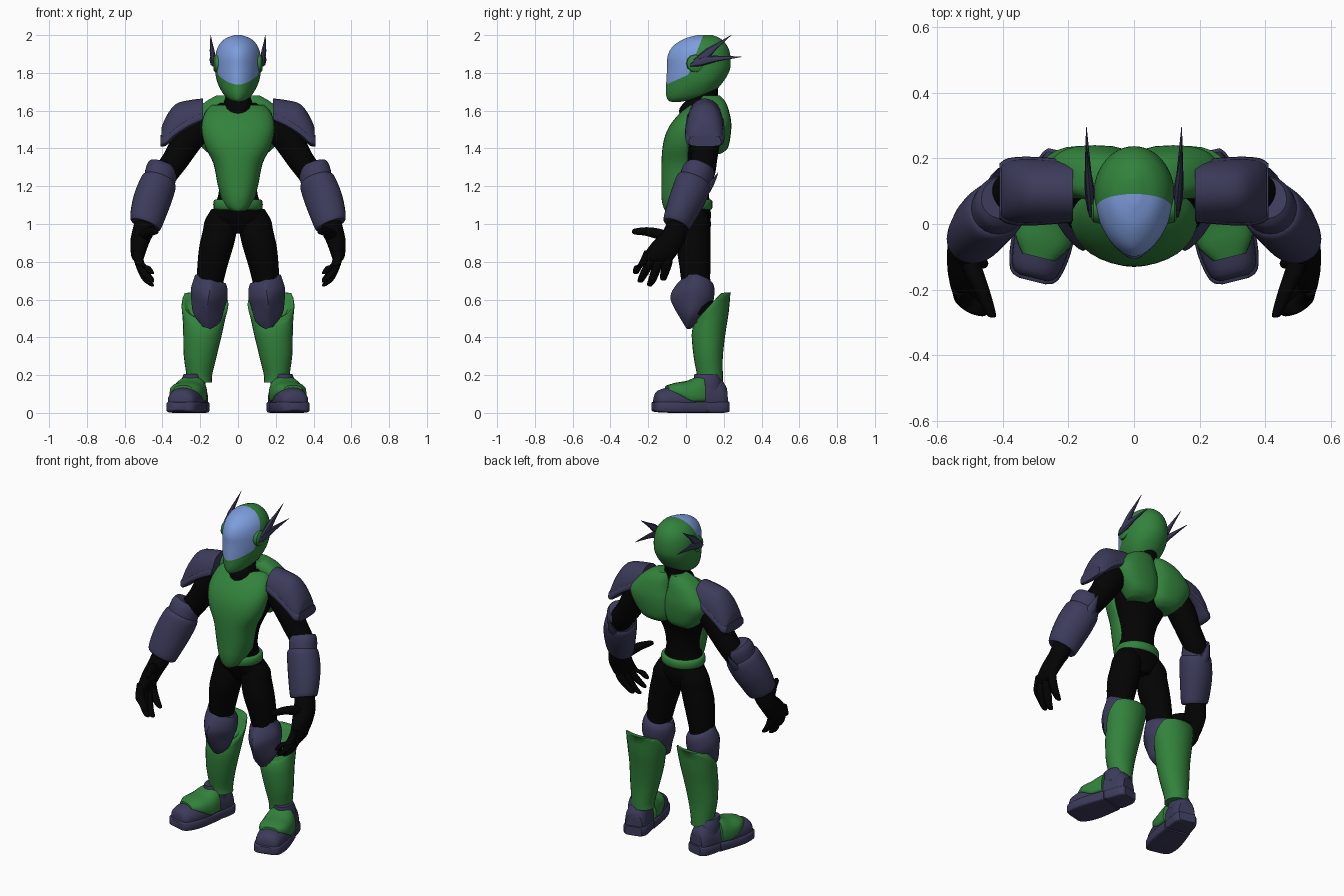
import bpy, bmesh, math
from mathutils import Vector, Matrix

cube = bpy.data.objects.get("Cube")
if cube:
    bpy.data.objects.remove(cube, do_unlink=True)


def material(name, colour):
    mat = bpy.data.materials.new(name)
    mat.use_nodes = True
    mat.diffuse_color = (*colour, 1)
    mat.node_tree.nodes["Principled BSDF"].inputs["Base Color"].default_value = (*colour, 1)
    return mat


GREEN = material("armour green", (0.032, 0.225, 0.045))
PURPLE = material("dark slate purple", (0.046, 0.044, 0.105))
BLUE = material("visor blue", (0.21, 0.34, 0.73))
BLACK = material("suit black", (0.001, 0.001, 0.001))

X, Y, Z = Vector((1, 0, 0)), Vector((0, 1, 0)), Vector((0, 0, 1))
UNIT = 0.01   # section tables are in hundredths


def power(value, exponent):
    return math.copysign(abs(value) ** exponent, value)


def section(row, u, v, front_e, back_e, sides):
    """Closed outline: centre, half width, depth before and behind, extra slope."""
    x, y, z, width = row[:4]
    front, back = row[4:6] if len(row) > 4 else (width, width)
    if len(row) > 6:
        v = v + Z * row[6]
    points = []
    for i in range(sides):
        angle = 2 * math.pi * i / sides
        s, c = math.sin(angle), math.cos(angle)
        e, depth = (front_e, front) if c > 0 else (back_e, back)
        offset = u * width * power(s, e) - v * depth * power(c, e)
        points.append((Vector((x, y, z)) + offset) * UNIT)
    return points


def blend(a, b, c, d, t):
    """Smooth spline between b and c."""
    return (b * 2 + (c - a) * t + (a * 2 - b * 5 + c * 4 - d) * t * t
            + (b * 3 - a - c * 3 + d) * t ** 3) / 2


def loft(name, mat, rows, u=X, v=Y, front_e=1.0, back_e=1.0, sides=24,
         steps=3, mirror=True, matrix=None):
    """Skin a smooth closed surface over a stack of outlines."""
    keys = [section(row, u, v, front_e, back_e, sides) for row in rows]
    last = len(keys) - 1
    rings = []
    for k in range(last):
        group = [keys[max(k - 1, 0)], keys[k], keys[k + 1], keys[min(k + 2, last)]]
        for step in range(steps):
            rings.append([blend(*four, step / steps) for four in zip(*group)])
    rings.append(keys[last])

    bm = bmesh.new()
    loops = [[bm.verts.new(p) for p in ring] for ring in rings]
    for low, high in zip(loops, loops[1:]):
        for i in range(sides):
            j = (i + 1) % sides
            bm.faces.new((low[i], low[j], high[j], high[i]))
    bm.faces.new(loops[0])
    bm.faces.new(loops[-1])
    bmesh.ops.recalc_face_normals(bm, faces=bm.faces[:])
    for face in bm.faces:
        face.smooth = True
    for edge in bm.edges:
        edge.smooth = edge.calc_face_angle(0) < math.radians(38)
    if matrix:
        bm.transform(matrix)
    mesh = bpy.data.meshes.new(name)
    bm.to_mesh(mesh)
    bm.free()
    mesh.materials.append(mat)
    obj = bpy.data.objects.new(name, mesh)
    bpy.context.collection.objects.link(obj)
    if mirror:
        obj.modifiers.new("mirror", 'MIRROR').use_mirror_merge = False
    return obj


# Torso and neck
loft("torso", BLACK, [(0, 5, 95, 5, 5, 6), (0, 4, 102, 15.5, 8, 9), (0, 3, 108, 13, 9, 10),
                      (0, 2, 118, 10, 10, 10), (0, 3, 130, 12, 10, 10), (0, 6, 145, 18, 10, 13),
                      (0, 9, 158, 18, 7, 9), (0, 10, 164, 11, 6, 7)], mirror=False)
loft("neck", BLACK, [(0, 7, 157, 7, 10, 9), (0, 8, 161, 8.5, 11.5, 9), (0, 9, 166, 7, 8.5, 8),
                     (0, 10, 169, 6.3, 7.5, 7), (0, 10, 178, 6, 7, 7)], mirror=False)

# Chest plate, belt and shoulder blade plates
loft("chest_plate", GREEN, [(0, 0, 107, 4, 11, 1), (0, 0, 109, 7, 12, 2), (0, 0, 114, 9, 13, 3),
                            (0, 0, 122, 11, 13, 3), (0, 0, 132, 13, 13, 3),
                            (0, 0, 140, 17, 12.5, 3), (0, 1, 147, 19, 12, 4),
                            (0, 3, 153, 19.3, 11, 4), (0, 6, 159, 17.5, 9, 4),
                            (0, 9, 163, 14, 7, 3)],
     front_e=0.85, sides=32, mirror=False)
loft("belt", GREEN, [(0, 3, 107.5, 12, 11, 10), (0, 3, 108.5, 13, 12, 11),
                     (0, 3, 112, 13, 12, 11), (0, 3, 113, 12, 11, 10)], steps=2, mirror=False)
loft("back_plate", GREEN, [(9, 12, 137, 6, 3, 6), (9, 13, 140, 9.5, 5, 9), (10.5, 13, 146, 13, 6, 10.5),
                           (12, 13, 153, 14.5, 6, 11), (11, 13, 159, 12, 6, 10),
                           (8.5, 12, 164.5, 9, 5, 9), (6, 12, 168, 5.5, 3, 6)], back_e=0.75)

# Helmet, with the visor cut out of its front by two planes
helmet = loft("helmet", GREEN, [(0, 5, 166.5, 5, 7, 6, 0.25), (0, 8, 169, 7.5, 16.5, 8, 0.25),
                                (0, 9, 173, 10, 19.5, 11, 0.25), (0, 9, 177, 11.5, 19.5, 13, 0.15),
                                (0, 9, 183, 12.3, 19, 14.5), (0, 9, 189, 12, 18.7, 14.5),
                                (0, 9, 194, 10.5, 16, 13), (0, 9, 198, 7, 10, 9.5),
                                (0, 10, 200, 2, 4, 4)],
              front_e=1.15, sides=48, steps=4, mirror=False)
visor_cuts = [(Vector((0, 0.015, 1.8)), Vector((0, -1, 0.38))),
              (Vector((0, -0.1, 1.74)), Vector((0, -0.45, 1)))]
helmet.data.materials.append(BLUE)
bm = bmesh.new()
bm.from_mesh(helmet.data)
for point, normal in visor_cuts:
    bmesh.ops.bisect_plane(bm, geom=bm.verts[:] + bm.edges[:] + bm.faces[:],
                           plane_co=point, plane_no=normal)
for face in bm.faces:
    middle = face.calc_center_median()
    face.material_index = int(all((middle - p).dot(n) > 0 for p, n in visor_cuts))
bm.to_mesh(helmet.data)
bm.free()

# Ear pods and swept fins
loft("ear_pod", GREEN, [(10, 5, 185, 5), (12.3, 5, 185, 4.5), (13, 5, 185, 3.5)],
     u=Y, v=Z, sides=12, steps=1)
loft("lower_fin", PURPLE, [(13, 2, 184, 0.6), (13.5, 8, 186, 1.4, 2.4, 2.4),
                           (14, 16, 187.5, 1, 1.6, 1.6), (14.5, 29.5, 188.5, 0.1)],
     v=Z, sides=8, steps=2)
loft("upper_fin", PURPLE, [(13, 4, 186, 1), (13.5, 11, 190, 1.4, 3, 3),
                           (14, 16, 194, 0.9, 1.6, 1.6), (14.5, 24, 200, 0.1)],
     v=Z, sides=8, steps=2)

# Shoulder pads with a raised lower rim
pad = [(18.5, 10, 156, 9, 2, 10.5), (26, 10, 152.5, 9.7, 2, 13), (33, 10, 148, 10, 2, 15.5),
       (38, 10, 143.5, 9.5, 2, 13.5), (40.5, 10, 143, 8, 2, 8)]
loft("shoulder_pad", PURPLE, pad, u=Y, v=Z)
loft("shoulder_rim", PURPLE, [(x + 0.4, y, z, w + 0.5, f, 4) for x, y, z, w, f, b in pad],
     u=Y, v=Z, front_e=0.7, back_e=0.6)

# Arms and forearm guards
loft("arm", BLACK, [(19, 10, 154, 8), (27, 10, 144, 8), (33, 9.5, 134, 7), (40, 8, 124, 6.5),
                    (46, 1, 110, 5)], u=Vector((0.85, 0, 0.52)))
arm_u, arm_v = Vector((1, 0, 0.35)), Vector((0, 1, -0.36))
loft("elbow_guard", PURPLE, [(39.5, 7.5, 131, 7, 6, 7), (40.5, 6.5, 128, 8, 8, 8),
                             (42, 4, 121, 8, 8, 8)], u=arm_u, v=arm_v)
loft("elbow_spur", PURPLE, [(42, 7, 115, 3), (42, 13, 120, 2.8), (41, 17, 127, 0.4)],
     v=Z, sides=10)
loft("forearm_guard", PURPLE, [(41, 4.5, 124, 7.5), (42, 4, 122, 9), (45, 1, 114, 9.5, 9, 9),
                               (47.5, -2.5, 106, 9, 8, 8), (49, -5, 100, 8, 7, 7),
                               (49, -5, 99.5, 6.5, 6, 6)], u=arm_u, v=arm_v)

# Hands
loft("palm", BLACK, [(49, -4, 102, 5.5), (50.5, -6, 95, 5.8, 7, 6.5), (52, -9.5, 90, 5, 8.5, 8.5),
                     (53, -14, 83, 3.5, 9, 8.5), (52.5, -15.5, 80, 2.2, 8, 7.5)])
for label, base, tip, height in (("index", -20, -26.5, 73.5), ("middle", -16.5, -24, 69),
                                 ("ring", -12, -19, 67), ("little", -8.5, -12, 70)):
    loft(label + "_finger", BLACK,
         [(53.5, base, 86, 2), (52, base * 0.6 + tip * 0.4, 79, 2.6),
          (48.8, base * 0.2 + tip * 0.8, height + 4, 2.3), (46, tip, height + 0.8, 1.6),
          (45.3, tip, height, 0.6)], sides=12)
loft("thumb", BLACK, [(51, -7, 92, 3), (49, -14, 94.5, 3), (46, -21, 96, 2.3),
                      (43.5, -27.5, 96, 1.5), (43, -28.5, 96, 0.4)], v=Z, sides=12)

# Legs, knee guards and shin guards
loft("thigh", BLACK, [(8, 4, 108, 6), (9, 4, 102, 8.5, 7, 9), (9.5, 4, 97, 9, 8, 9),
                      (11.5, 4, 88, 9, 9, 9), (13.5, 4.5, 78, 8, 8, 8.5),
                      (15, 5, 68, 7, 7, 8), (17, 9, 52, 6, 6, 7)])
loft("knee_guard", PURPLE, [(16.5, 1, 45, 2, 1, 2), (16.5, 2, 50, 7, 5, 7),
                            (16, 4, 58, 8.8, 11.5, 10), (15.3, 4, 63, 9.6, 12, 11),
                            (14.5, 4, 68, 9, 9, 10.5), (14.5, 3, 71, 8, 5, 8)],
     u=Vector((1, 0, 0.3)), front_e=1.5)
shin = loft("shin_guard", GREEN, [(20.5, 13, 16, 6.8, 7, 6.5), (20.5, 13, 20, 6.8, 7.2, 6.5),
                                  (20, 12, 30, 8.7, 8, 7.5), (18.7, 12, 42, 10.3, 9, 9, 0.1),
                                  (18, 13, 50, 11.3, 9, 9.7, 0.4),
                                  (17.5, 14, 57, 12.4, 9, 9.7, 1.1),
                                  (17.5, 14, 58.5, 11.5, 8, 8.5, 1.1),
                                  (17.5, 14, 56, 9, 6, 6, 1.1)])
for vertex in shin.data.vertices:   # level the rim behind the knee
    vertex.co.z = min(vertex.co.z, 0.62 + vertex.co.y * 0.08)

# Boots, turned slightly outward
turn = Matrix.Translation((0.26, 0.025, 0)) @ Matrix.Rotation(math.radians(14), 4, 'Z')
boot = dict(v=Z, matrix=turn)
loft("boot_upper", PURPLE, [(0, -19.5, 6, 4, 1, 3), (0, -17.5, 6, 7, 1, 6), (0, -10, 6, 8.5, 1, 8),
                            (0, -2, 6, 8.5, 1, 9.5), (0, 4, 6, 7.5, 1, 12), (0, 10, 6, 7, 1, 13),
                            (0, 16, 6, 6.5, 1, 12), (0, 19, 6, 5, 1, 8)],
     front_e=0.5, back_e=0.9, **boot)
loft("toe_sole", PURPLE, [(0, -20.5, 3.5, 4, 2, 2), (0, -18.5, 3, 7.5, 2.5, 3),
                          (0, -10, 3, 9.3, 3, 3), (0, 0, 3, 8.8, 3, 3), (0, 7, 3, 8, 3, 3)],
     front_e=0.3, back_e=0.3, **boot)
loft("heel_sole", PURPLE, [(0, 6, 4, 7.5, 2.5, 2), (0, 9, 3, 7.5, 3, 3), (0, 17, 3, 7, 3, 3),
                           (0, 20, 3.5, 5, 3, 2.5)], front_e=0.3, back_e=0.3, **boot)
loft("instep_strap", GREEN, [(0, -13, 12, 5, 1, 2.5), (0, -8, 11, 8.5, 2, 5),
                             (0, -2, 9, 9.3, 3.5, 8), (0, 3, 9, 9, 3.5, 10),
                             (0, 6, 9, 8.5, 3.5, 10.5)],
     front_e=0.5, back_e=0.8, **boot)
loft("ankle_cuff", PURPLE, [(0, 10, 12, 6.5, 7, 7.5), (0, 10, 17, 6.3, 8, 6.5),
                            (0, 10, 20.5, 5, 8, 5)], matrix=turn)
